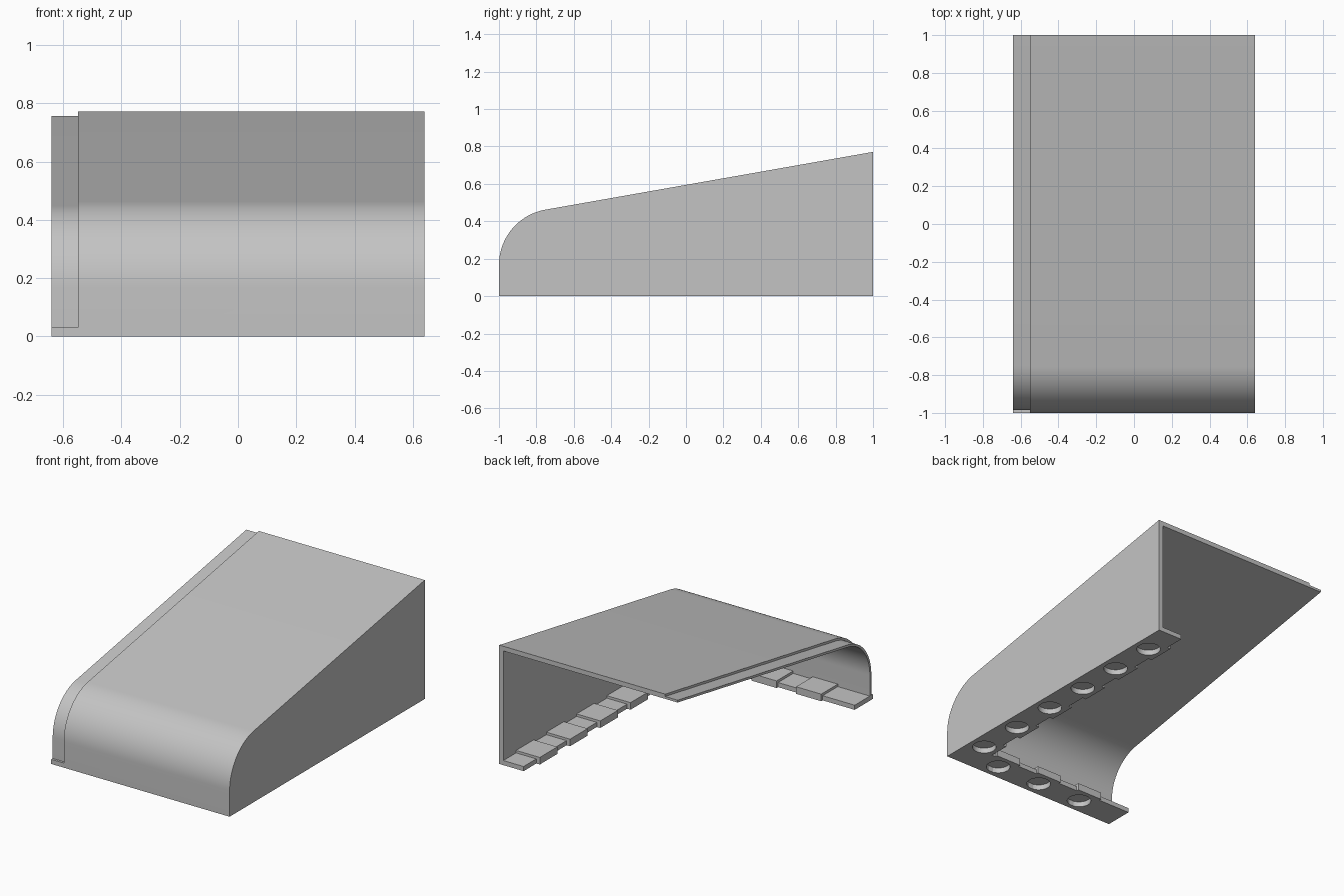
import bpy, bmesh, math

cube = bpy.data.objects.get("Cube")
if cube:
    bpy.data.objects.remove(cube, do_unlink=True)

GREY = (0.55, 0.55, 0.55, 1)
mat = bpy.data.materials.new("light grey")
mat.use_nodes = True
mat.diffuse_color = GREY
mat.node_tree.nodes["Principled BSDF"].inputs["Base Color"].default_value = GREY

HALF_W, WALL, LAP, SLOPE, R = 0.64, 0.03, 0.015, math.radians(10), 0.3
TOP_BACK = 0.771
# centre of the rounded nose, tangent to the front face and the sloped roof
CY = -1 + R
CZ = TOP_BACK - R * math.cos(SLOPE) - (1 - CY + R * math.sin(SLOPE)) * math.tan(SLOPE)


def make(name, bm):
    bmesh.ops.recalc_face_normals(bm, faces=bm.faces)
    me = bpy.data.meshes.new(name)
    bm.to_mesh(me)
    bm.free()
    me.materials.append(mat)
    ob = bpy.data.objects.new(name, me)
    bpy.context.collection.objects.link(ob)
    return ob


def extrude(name, outline, x0, x1):
    """Extrude a y-z outline along x."""
    bm = bmesh.new()
    face = bm.faces.new([bm.verts.new((x0, y, z)) for y, z in outline])
    out = bmesh.ops.extrude_face_region(bm, geom=[face])["geom"]
    verts = [v for v in out if isinstance(v, bmesh.types.BMVert)]
    bmesh.ops.translate(bm, verts=verts, vec=(x1 - x0, 0, 0))
    return make(name, bm)


def box(name, x0, x1, y0, y1, z1):
    return extrude(name, [(y0, 0), (y1, 0), (y1, z1), (y0, z1)], x0, x1)


def skin(inset, y_end, z_low, steps=24):
    """Front, nose and roof line, moved inward by inset."""
    r = R - inset
    pts = [(-1 + inset, z_low)]
    for i in range(steps + 1):
        a = math.pi - (math.pi / 2 - SLOPE) * i / steps
        pts.append((CY + r * math.cos(a), CZ + r * math.sin(a)))
    y, z = pts[-1]
    pts.append((y_end, z + (y_end - y) * math.tan(SLOPE)))
    return pts


def combine(target, tool, operation):
    mod = target.modifiers.new("combine", 'BOOLEAN')
    mod.operation, mod.solver, mod.object = operation, 'EXACT', tool
    bpy.context.view_layer.objects.active = target
    bpy.ops.object.modifier_apply(modifier=mod.name)
    bpy.data.objects.remove(tool, do_unlink=True)


# Hollow cover, open at the back, the bottom and the right side
cover = extrude("cover_shell", skin(0, 1, 0) + [(1, 0)], -HALF_W, HALF_W)
cavity = extrude("cavity", skin(WALL, 1.2, -0.1) + [(1.2, -0.1)], -1, HALF_W - WALL)
combine(cover, cavity, 'DIFFERENCE')

# Thinned lap joint along the open side
lap = extrude("lap_cut", skin(LAP, 1.2, WALL) + skin(-0.2, 1.2, WALL)[::-1], -1, -0.55)
combine(cover, lap, 'DIFFERENCE')

# Bottom flanges with raised pads
flange = box("bottom_flange", 0.465, HALF_W - WALL, -1 + WALL, 1, 0.03)
combine(flange, box("front_flange", -HALF_W, 0.55, -1 + WALL, -0.815, 0.03), 'UNION')
PAD, PAD_H, POCKET = 0.09, 0.046, 0.034
side = [(0.54, 0.78 - 0.31 * i) for i in range(6)]
front = [(0.32 * i, -0.9) for i in (1, 0, -1)]
for x, y in side:
    combine(flange, box("pad", x - 0.1, HALF_W - WALL, y - PAD, y + PAD, PAD_H), 'UNION')
for x, y in front:
    combine(flange, box("pad", x - PAD, x + PAD, -1 + WALL, y + 0.1, PAD_H), 'UNION')

# Round pockets in the underside of each pad
for x, y in side + front:
    bm = bmesh.new()
    bmesh.ops.create_cone(bm, cap_ends=True, segments=32, radius1=0.072, radius2=0.072,
                          depth=2 * POCKET)
    bmesh.ops.translate(bm, verts=bm.verts, vec=(x, y, 0))
    combine(flange, make("pocket", bm), 'DIFFERENCE')

# Smooth curved faces, keep hard edges
for ob in bpy.context.view_layer.objects:
    ob.select_set(ob in (cover, flange))
bpy.context.view_layer.objects.active = cover
bpy.ops.object.shade_smooth_by_angle(angle=math.radians(30))
